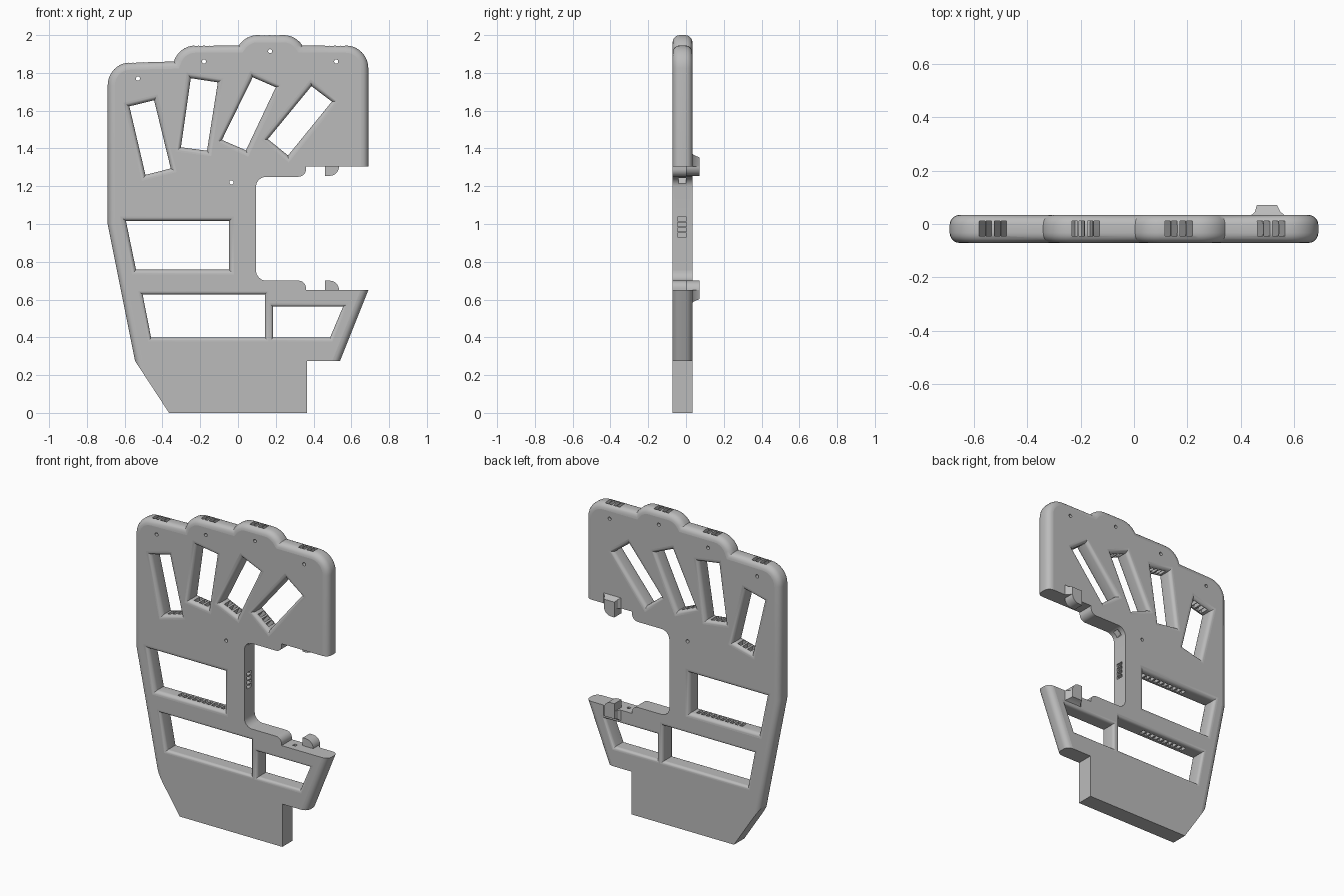
import bpy, bmesh
from math import sin, cos, radians
from mathutils import Vector

cube = bpy.data.objects.get("Cube")
if cube:
    bpy.data.objects.remove(cube, do_unlink=True)

FRONT, BACK, TAB_BACK = -0.071, 0.034, 0.071

grey = bpy.data.materials.new("plain grey")
grey.use_nodes = True
grey.diffuse_color = (0.5, 0.5, 0.5, 1)
grey.node_tree.nodes["Principled BSDF"].inputs["Base Color"].default_value = (0.5, 0.5, 0.5, 1)


def arc(cx, cz, r, a0, a1, n=8):
    angles = [radians(a0 + (a1 - a0) * i / n) for i in range(n + 1)]
    return [(cx + r * cos(a), cz + r * sin(a)) for a in angles]


def loft(bm, rings):
    """Closed solid through rings of (y, [(x, z), ...])."""
    loops = [[bm.verts.new((x, y, z)) for x, z in pts] for y, pts in rings]
    for a, b in zip(loops, loops[1:]):
        for i in range(len(a)):
            j = (i + 1) % len(a)
            bm.faces.new((a[i], a[j], b[j], b[i]))
    bm.faces.new(loops[0])
    bm.faces.new(loops[-1])
    return loops


def channel(bm, a, b, half, y0=-0.045, y1=0.012):
    """Straight rectangular channel running from a to b."""
    a, b = Vector(a), Vector(b)
    d = (b - a).normalized()
    n = Vector((-d.y, d.x)) * half
    loft(bm, [(y, [a - n, b - n, b + n, a + n]) for y in (y0, y1)])


def grow(pts, dist):
    """Offset a clockwise convex polygon outwards."""
    pts = [Vector(p) for p in pts]
    out = []
    for i, p in enumerate(pts):
        d1 = (p - pts[i - 1]).normalized()
        d2 = (pts[(i + 1) % len(pts)] - p).normalized()
        n1, n2 = Vector((-d1.y, d1.x)), Vector((-d2.y, d2.x))
        out.append(p + (n1 + n2) * dist / (1 + n1.dot(n2)))
    return out


def finish(bm, name):
    bmesh.ops.recalc_face_normals(bm, faces=bm.faces)
    mesh = bpy.data.meshes.new(name)
    bm.to_mesh(mesh)
    bm.free()
    mesh.materials.append(grey)
    ob = bpy.data.objects.new(name, mesh)
    bpy.context.collection.objects.link(ob)
    return ob


def activate(ob):
    bpy.ops.object.select_all(action='DESELECT')
    ob.select_set(True)
    bpy.context.view_layer.objects.active = ob


def cut(target, cutter):
    cutter.hide_render = True
    mod = target.modifiers.new("cut", 'BOOLEAN')
    mod.operation, mod.solver, mod.object = 'DIFFERENCE', 'EXACT', cutter
    activate(target)
    bpy.ops.object.modifier_apply(modifier=mod.name)
    bpy.data.objects.remove(cutter, do_unlink=True)


# Plate outline: wrist block, thumb opening, then the four knuckles
wrist = [(-0.365, 0), (0.365, 0), (0.365, 0.275)]
thumb_side = [(0.54, 0.275)]
opening = ([(0.69, 0.65), (0.36, 0.65)] + arc(0.32, 0.66, 0.04, 0, 90)
           + arc(0.15, 0.755, 0.055, 270, 180) + arc(0.15, 1.195, 0.055, 180, 90)
           + arc(0.32, 1.29, 0.04, 270, 360) + [(0.36, 1.305)])
knuckles = ([(0.69, 1.305)] + arc(0.57, 1.825, 0.12, 0, 90)
            + arc(0.24, 1.88, 0.12, 33, 90) + arc(0.105, 1.88, 0.12, 90, 147)
            + arc(-0.225, 1.825, 0.12, 90, 163) + arc(-0.57, 1.735, 0.12, 90, 180)
            + [(-0.69, 1.0)])
outline = wrist + thumb_side + opening + knuckles + [(-0.545, 0.275)]
first = len(wrist + thumb_side + opening)
rounded = [len(wrist)] + list(range(first, first + len(knuckles)))

bm = bmesh.new()
loops = loft(bm, [(FRONT, outline), (BACK, outline)])
edges = [bm.edges.get((lp[i], lp[i + 1])) for lp in loops for i in rounded]
bmesh.ops.recalc_face_normals(bm, faces=bm.faces)
bmesh.ops.bevel(bm, geom=edges, offset=0.038, segments=5, profile=0.5,
                affect='EDGES', clamp_overlap=False)
plate = finish(bm, "hand_plate")

# Windows with rounded rims, listed clockwise from the top left
fingers = [
    [(-0.575, 1.623), (-0.444, 1.655), (-0.356, 1.294), (-0.49, 1.26)],
    [(-0.25, 1.772), (-0.107, 1.75), (-0.164, 1.388), (-0.302, 1.406)],
    [(0.078, 1.777), (0.2, 1.724), (0.042, 1.39), (-0.085, 1.445)],
    [(0.389, 1.73), (0.497, 1.648), (0.265, 1.363), (0.158, 1.449)],
]
palm = [(-0.593, 1.015), (-0.048, 1.015), (-0.048, 0.758), (-0.54, 0.758)]
wrist_left = [(-0.505, 0.627), (0.142, 0.627), (0.142, 0.398), (-0.46, 0.398)]
wrist_right = [(0.186, 0.562), (0.556, 0.562), (0.487, 0.398), (0.186, 0.398)]

bm = bmesh.new()
for pts in fingers + [palm, wrist_left, wrist_right]:
    r = 0.019 if pts in (wrist_left, wrist_right) else 0.026
    rim = [(0.0 - 0.01, r)]
    rim += [(r - r * cos(a), r - r * sin(a)) for a in [radians(18 * i) for i in range(6)]]
    rings = [(FRONT + d, grow(pts, o)) for d, o in rim]
    rings += [(BACK - d, grow(pts, o)) for d, o in reversed(rim)]
    loft(bm, rings)
# Pin holes
for x, z in [(-0.53, 1.77), (-0.18, 1.86), (0.17, 1.915), (0.52, 1.86), (-0.035, 1.22)]:
    hole = arc(x, z, 0.011, 0, 330, 11)
    loft(bm, [(FRONT - 0.02, hole), (BACK + 0.02, hole)])
cut(plate, finish(bm, "window_cutter"))

# Cord channels
bm = bmesh.new()
for pts, (x, top) in zip(fingers, [(-0.53, 1.855), (-0.18, 1.945), (0.17, 2.0), (0.52, 1.945)]):
    tl, tr, br, bl = [Vector(p) for p in pts]
    upper, lower = (tl + tr) / 2, (bl + br) / 2
    side = (tr - tl).normalized()
    down = (lower - upper).normalized()
    for s in (-0.041, -0.016, 0.016, 0.041):
        channel(bm, upper + side * s + down * 0.02, (x + s, top + 0.02), 0.0105)
    for s in (-0.036, 0, 0.036):
        channel(bm, lower + side * s - down * 0.02, lower + side * s + down * 0.08, 0.012)
for i in range(10):
    x = -0.39 + 0.034 * i
    channel(bm, (x, 0.61), (x, 0.78), 0.011, -0.04, 0.0)
    channel(bm, (x, 0.995), (x, 1.09), 0.011, -0.04, 0.0)
for i in range(4):
    z = 0.942 + 0.028 * i
    channel(bm, (0.03, z), (0.12, z), 0.01, -0.045, 0.003)
channel(bm, (0.085, 1.265), (0.135, 1.2), 0.02, -0.04, 0.0)
channel(bm, (0.42, 0.61), (0.42, 0.67), 0.01, -0.03, -0.01)
channel(bm, (0.42, 1.285), (0.42, 1.345), 0.01, -0.03, -0.01)
cut(plate, finish(bm, "channel_cutter"))

activate(plate)
bpy.ops.object.shade_smooth_by_angle(angle=radians(32))
for f in plate.data.polygons:
    if abs(f.normal.y) > 0.999 or f.area > 0.02:
        f.use_smooth = False

# Thumb hooks: a flared pad on the back with a rounded lip over the opening
for name, flip in (("lower_thumb_hook", False), ("upper_thumb_hook", True)):
    bm = bmesh.new()
    lip = [(0.46, 0.645), (0.535, 0.645)] + arc(0.485, 0.65, 0.05, 0, 90) + [(0.46, 0.7)]
    loft(bm, [(0.0, lip), (TAB_BACK, lip)])
    pad = [(BACK - 0.01, 0.438, 0.565, 0.582), (BACK, 0.44, 0.563, 0.583),
           (0.045, 0.452, 0.548, 0.592), (TAB_BACK, 0.46, 0.535, 0.602)]
    loft(bm, [(y, [(a, z), (b, z), (b, 0.65), (a, 0.65)]) for y, a, b, z in pad])
    if flip:
        for v in bm.verts:
            v.co.z = 1.955 - v.co.z
    activate(finish(bm, name))
    bpy.ops.object.shade_smooth_by_angle(angle=radians(30))
